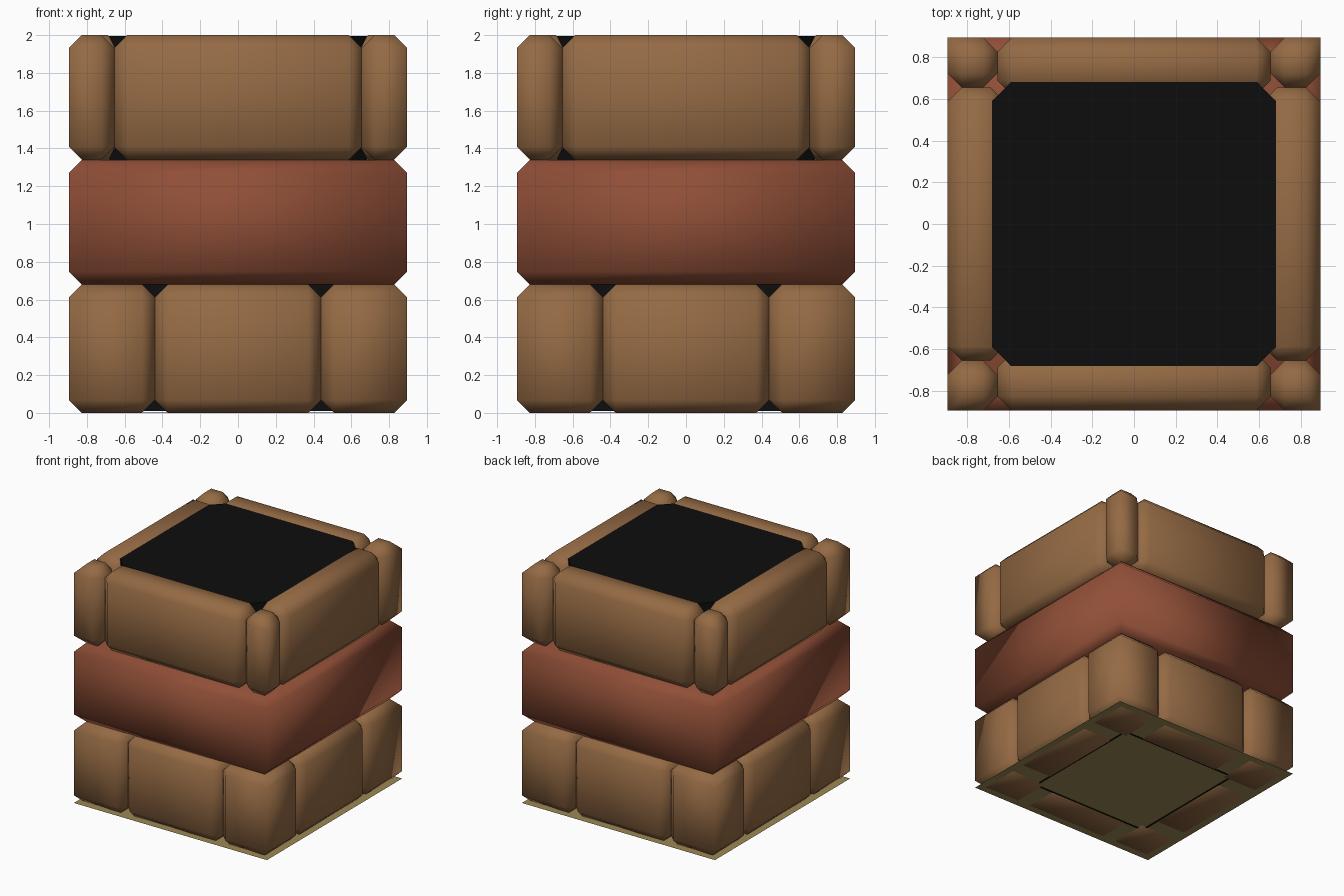
import bpy, bmesh, math
from mathutils import Matrix

if "Cube" in bpy.data.objects:
    bpy.data.objects.remove(bpy.data.objects["Cube"])

OUT = 0.895      # half width of the tower
BEV = 0.068      # chamfer size


def material(name, rgb):
    m = bpy.data.materials.new(name)
    m.diffuse_color = (*rgb, 1)
    m.use_nodes = True
    m.node_tree.nodes["Principled BSDF"].inputs["Base Color"].default_value = m.diffuse_color
    return m


BROWN = material("brown_stone", (0.30, 0.145, 0.058))
RED = material("red_stone", (0.28, 0.078, 0.038))
BLACK = material("black_core", (0.004, 0.004, 0.004))
OLIVE = material("olive_base", (0.33, 0.25, 0.09))


def finish(name, bm, mat, smooth):
    bmesh.ops.recalc_face_normals(bm, faces=bm.faces)
    me = bpy.data.meshes.new(name)
    bm.to_mesh(me)
    bm.free()
    me.materials.append(mat)
    for p in me.polygons:
        p.use_smooth = smooth
    ob = bpy.data.objects.new(name, me)
    bpy.context.collection.objects.link(ob)
    return ob


def box(x0, x1, y0, y1, z0, z1):
    bm = bmesh.new()
    bmesh.ops.create_cube(bm, size=1)
    for v in bm.verts:
        v.co = ((x0, x1)[v.co.x > 0], (y0, y1)[v.co.y > 0], (z0, z1)[v.co.z > 0])
    return bm


def on_corner(v):
    return abs(v.co.x) > OUT - 0.001 and abs(v.co.y) > OUT - 0.001


def block(name, dims, mat, turn=0):
    """Chamfered stone; the tower's own vertical corners stay sharp."""
    bm = box(*dims)
    edges = [e for e in bm.edges if not all(on_corner(v) for v in e.verts)
             or abs(e.verts[0].co.z - e.verts[1].co.z) < 0.01]
    bmesh.ops.bevel(bm, geom=edges, offset=BEV, segments=1, profile=0.5,
                    affect='EDGES', clamp_overlap=True)
    bm.transform(Matrix.Rotation(math.radians(90 * turn), 4, 'Z'))
    return finish(name, bm, mat, True)


# Bottom and top rings: four corner stones and four wall stones each
for tier, z0, z1, split, inner in (("bottom", 0, 0.68, 0.44, 0.49),
                                   ("top", 1.34, 2.0, 0.655, 0.62)):
    for k in range(4):
        block(f"{tier}_corner_stone_{k}", (split, OUT, split, OUT, z0, z1), BROWN, k)
        block(f"{tier}_wall_stone_{k}", (-split, split, -OUT, -inner, z0, z1), BROWN, k)

# Middle course: one red stone
block("middle_stone", (-OUT, OUT, -OUT, OUT, 0.68, 1.34), RED)

# Dark core filling the centre, vertical corners cut
bm = box(-0.685, 0.685, -0.685, 0.685, 0.01, 1.994)
bmesh.ops.bevel(bm, geom=[e for e in bm.edges
                          if abs(e.verts[0].co.z - e.verts[1].co.z) > 1],
                offset=0.1, segments=1, affect='EDGES')
finish("core", bm, BLACK, False)

# Thin base sheet
bm = bmesh.new()
bmesh.ops.create_grid(bm, x_segments=1, y_segments=1, size=OUT,
                      matrix=Matrix.Translation((0, 0, 0.005)))
finish("base_sheet", bm, OLIVE, False)

# Dark outline under the base
for k in range(4):
    bm = box(-0.56, 0.56, -0.56, -0.545, 0.001, 0.004)
    bm.transform(Matrix.Rotation(math.radians(90 * k), 4, 'Z'))
    finish(f"base_outline_{k}", bm, BLACK, False)
